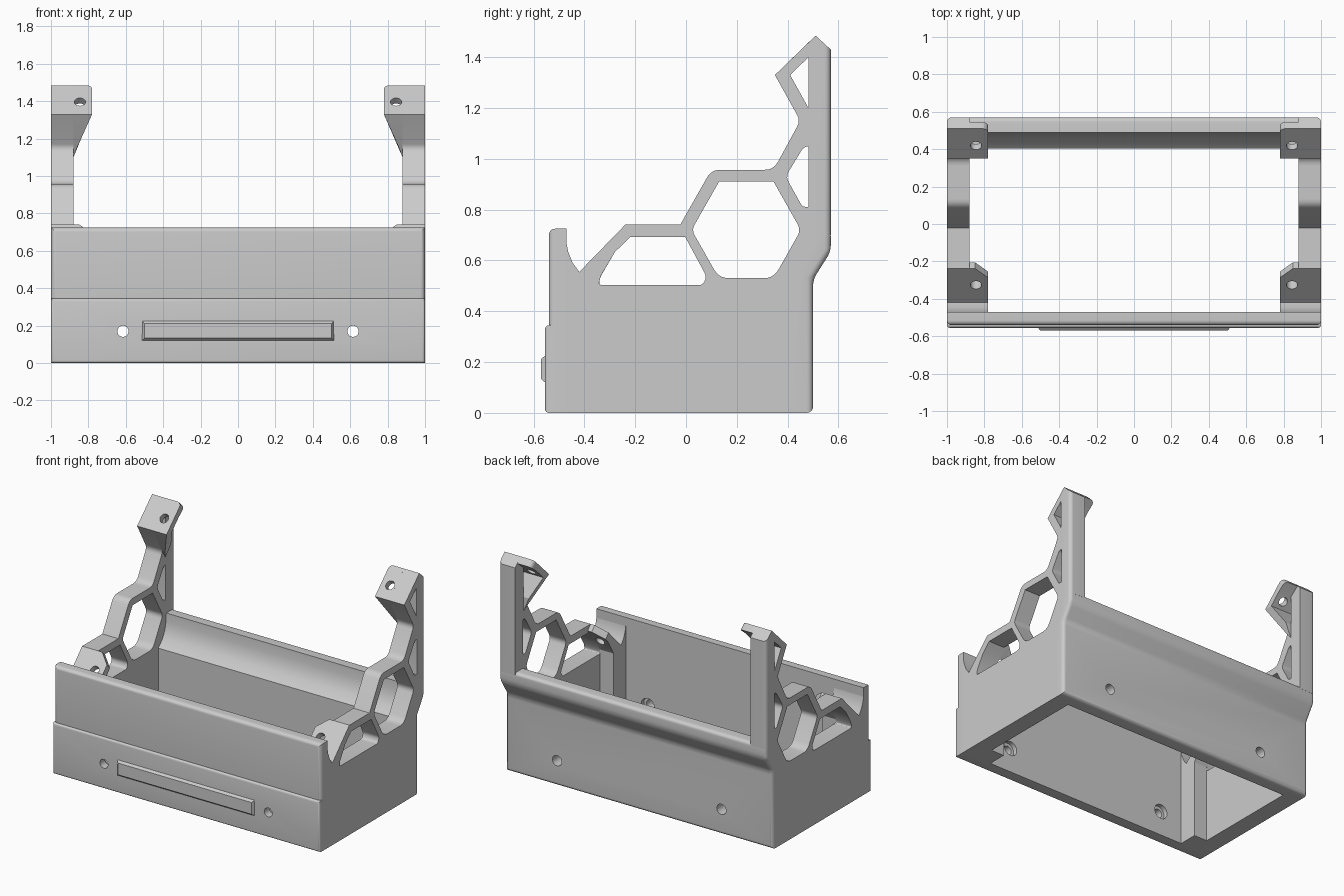
import bpy, bmesh, math
from mathutils import Vector, Matrix

cube = bpy.data.objects.get("Cube")
if cube:
    bpy.data.objects.remove(cube)

GREY = (0.6, 0.6, 0.6, 1)
mat = bpy.data.materials.new("plain grey")
mat.use_nodes = True
mat.diffuse_color = GREY
mat.node_tree.nodes["Principled BSDF"].inputs["Base Color"].default_value = GREY


def shade(mesh):
    mesh.shade_smooth()
    mesh.set_sharp_from_angle(angle=math.radians(24))


def add(name, mesh):
    mesh.materials.clear()
    mesh.materials.append(mat)
    shade(mesh)
    ob = bpy.data.objects.new(name, mesh)
    bpy.context.collection.objects.link(ob)
    return ob


def evaluated_mesh(ob):
    deps = bpy.context.evaluated_depsgraph_get()
    deps.update()
    return bpy.data.meshes.new_from_object(ob.evaluated_get(deps))


def rounded(points):
    """Round polygon corners given as (y, z, reach); plain (y, z) stay sharp."""
    out = []
    for i, p in enumerate(points):
        here = Vector(p[:2])
        if len(p) == 2:
            out.append(here)
            continue
        a = here + (Vector(points[i - 1][:2]) - here).normalized() * p[2]
        b = here + (Vector(points[(i + 1) % len(points)][:2]) - here).normalized() * p[2]
        for k in range(6):
            t = k / 5
            out.append(a * (1 - t) ** 2 + here * 2 * t * (1 - t) + b * t ** 2)
    return out


def prism(name, profile, x0, x1, bevel_rule=None, width=0.03, segments=6, shape=None):
    """Extrude a (y, z) profile along x, rounding the edges picked by a rule."""
    bm = bmesh.new()
    face = bm.faces.new([bm.verts.new((x0, p[0], p[1])) for p in profile])
    ext = bmesh.ops.extrude_face_region(bm, geom=[face])
    for v in ext["geom"]:
        if isinstance(v, bmesh.types.BMVert):
            v.co.x = x1
    bmesh.ops.recalc_face_normals(bm, faces=bm.faces)
    if bevel_rule:
        edges = [e for e in bm.edges if all(bevel_rule(v.co) for v in e.verts)]
        bmesh.ops.bevel(bm, geom=edges, offset=width, segments=segments,
                        profile=0.5, affect='EDGES')
    if shape:
        for v in bm.verts:
            shape(v.co)
    mesh = bpy.data.meshes.new(name)
    bm.to_mesh(mesh)
    bm.free()
    return add(name, mesh)


def plate(name, outline, windows, x, thickness):
    """Flat plate in the yz plane with window openings."""
    cu = bpy.data.curves.new(name, 'CURVE')
    cu.dimensions = '2D'
    cu.fill_mode = 'BOTH'
    cu.extrude = thickness / 2
    for loop in [outline] + windows:
        sp = cu.splines.new('POLY')
        sp.points.add(len(loop) - 1)
        for pt, p in zip(sp.points, loop):
            pt.co = (p[0], p[1], 0, 1)
        sp.use_cyclic_u = True
    tmp = bpy.data.objects.new("helper", cu)
    bpy.context.collection.objects.link(tmp)
    mesh = evaluated_mesh(tmp)
    bpy.data.objects.remove(tmp)
    mesh.transform(Matrix(((0, 0, 1, x), (1, 0, 0, 0), (0, 1, 0, 0), (0, 0, 0, 1))))
    bm = bmesh.new()
    bm.from_mesh(mesh)
    bmesh.ops.remove_doubles(bm, verts=bm.verts, dist=0.0001)
    bmesh.ops.recalc_face_normals(bm, faces=bm.faces)
    bm.to_mesh(mesh)
    bm.free()
    return add(name, mesh)


def drill(ob, centre, direction, radius, depth):
    """Cut a round hole through a part."""
    bm = bmesh.new()
    turn = Vector((0, 0, 1)).rotation_difference(Vector(direction)).to_matrix().to_4x4()
    bmesh.ops.create_cone(bm, cap_ends=True, segments=24, radius1=radius, radius2=radius,
                          depth=depth, matrix=Matrix.Translation(centre) @ turn)
    mesh = bpy.data.meshes.new("cutter")
    bm.to_mesh(mesh)
    bm.free()
    cutter = bpy.data.objects.new("cutter", mesh)
    cutter.hide_render = True
    bpy.context.collection.objects.link(cutter)
    mod = ob.modifiers.new("hole", 'BOOLEAN')
    mod.operation, mod.solver, mod.object = 'DIFFERENCE', 'EXACT', cutter
    new = evaluated_mesh(ob)
    ob.modifiers.clear()
    ob.data = new
    shade(new)
    bpy.data.objects.remove(cutter)


# Front wall: thicker lower band and thinner upper band
front = prism("front_wall_lower", [(-.47, 0), (-.555, 0), (-.555, .345), (-.47, .345)], -1, 1,
              lambda c: c.y < -.55, .015, 4)
prism("front_wall_upper", [(-.47, .3), (-.54, .3), (-.54, .725), (-.47, .725)], -1, 1,
      lambda c: abs(c.x) > .99 and c.y < -.53, .025)

# Back wall with flared rim and hollowed inner face
back = prism("back_wall", [(.405, 0), (.5, 0), (.5, .525), (.57, .635), (.57, .72),
                           (.49, .72), (.487, .66), (.475, .61), (.45, .56), (.405, .515)],
             -1, 1, lambda c: abs(c.x) > .99 and c.y > .495, .025)

# Screw holes in both walls
for s in (-1, 1):
    drill(front, (s * .615, -.5, .17), (0, 1, 0), .03, .4)
    drill(front, (s * .615, -.47, .17), (0, 1, 0), .05, .06)
    drill(back, (s * .615, .45, .17), (0, 1, 0), .035, .4)


# Raised bar on the front
def narrow(c):
    if c.y < -.56:
        c.x *= .976


prism("front_bar", [(-.55, .12), (-.555, .12), (-.57, .133), (-.57, .212), (-.555, .225),
                    (-.55, .225)], -.513, .513, shape=narrow)

# Side panel outline and windows
hollow = [(-.475, .725), (-.473, .68), (-.464, .635), (-.447, .592), (-.42, .555)]
outline = rounded([(-.475, 0), (.46, 0), (.46, .53), (.5, .6), (.5, 1.475), (.35, 1.33),
                   (.45, 1.15, .025), (.345, .957, .035), (.1, .957, .035), (-.022, .742),
                   (-.238, .742)] + hollow[::-1])
windows = [
    rounded([(.022, .72, .025), (.13, .91), (.345, .91), (.452, .72, .025),
             (.345, .53, .04), (.13, .53, .04)]),
    rounded([(-.345, .503, .015), (-.335, .54), (-.28, .633), (-.22, .692), (-.003, .692),
             (.082, .535, .02), (.065, .503, .015)]),
    rounded([(.392, .93, .025), (.465, 1.05, .02), (.483, 1.05, .006), (.483, .81, .006),
             (.458, .812, .012)]),
    [(.41, 1.33), (.482, 1.4), (.482, 1.2)],
]


# Upper brace narrows toward the panel as it goes down
def taper(c):
    if abs(c.x) < .8 and c.z < 1.32:
        c.x = math.copysign(min(.88, .78 + (1.33 - c.z) * .45), c.x)


for s, side in ((1, "left"), (-1, "right")):
    plate(side + "_side_panel", outline, windows, s * .94, .12)

    # Rear upright post
    prism(side + "_rear_post", [(.483, .7), (.57, .7), (.57, 1.43), (.51, 1.485), (.483, 1.458)],
          s * .88, s, lambda c: abs(c.x) > .99 and c.y > .56, .025)

    # Front corner post with sloped screw tab
    tab = prism(side + "_front_mount",
                [(-.475, 0), (-.34, 0), (-.34, .53), (-.28, .633), (-.205, .708),
                 (-.238, .742)] + hollow[::-1], s * .78, s * .885,
                lambda c: abs(c.x) < .79 and c.y > -.25, .07, 1)
    drill(tab, (s * .845, -.325, .65), (0, .7071, -.7071), .03, .2)

    # Upper sloped screw tab
    tab = prism(side + "_upper_mount",
                [(.35, 1.33), (.51, 1.485), (.545, 1.45), (.482, 1.4), (.41, 1.33)],
                s * .78, s * .885, lambda c: abs(c.x) < .79 and c.y > .5, .03, 5)
    drill(tab, (s * .845, .42, 1.395), (0, .7071, -.7071), .03, .16)
    prism(side + "_upper_brace", [(.35, 1.33), (.41, 1.33), (.482, 1.2), (.482, 1.1), (.45, 1.15)],
          s * .78, s * .885, shape=taper)
